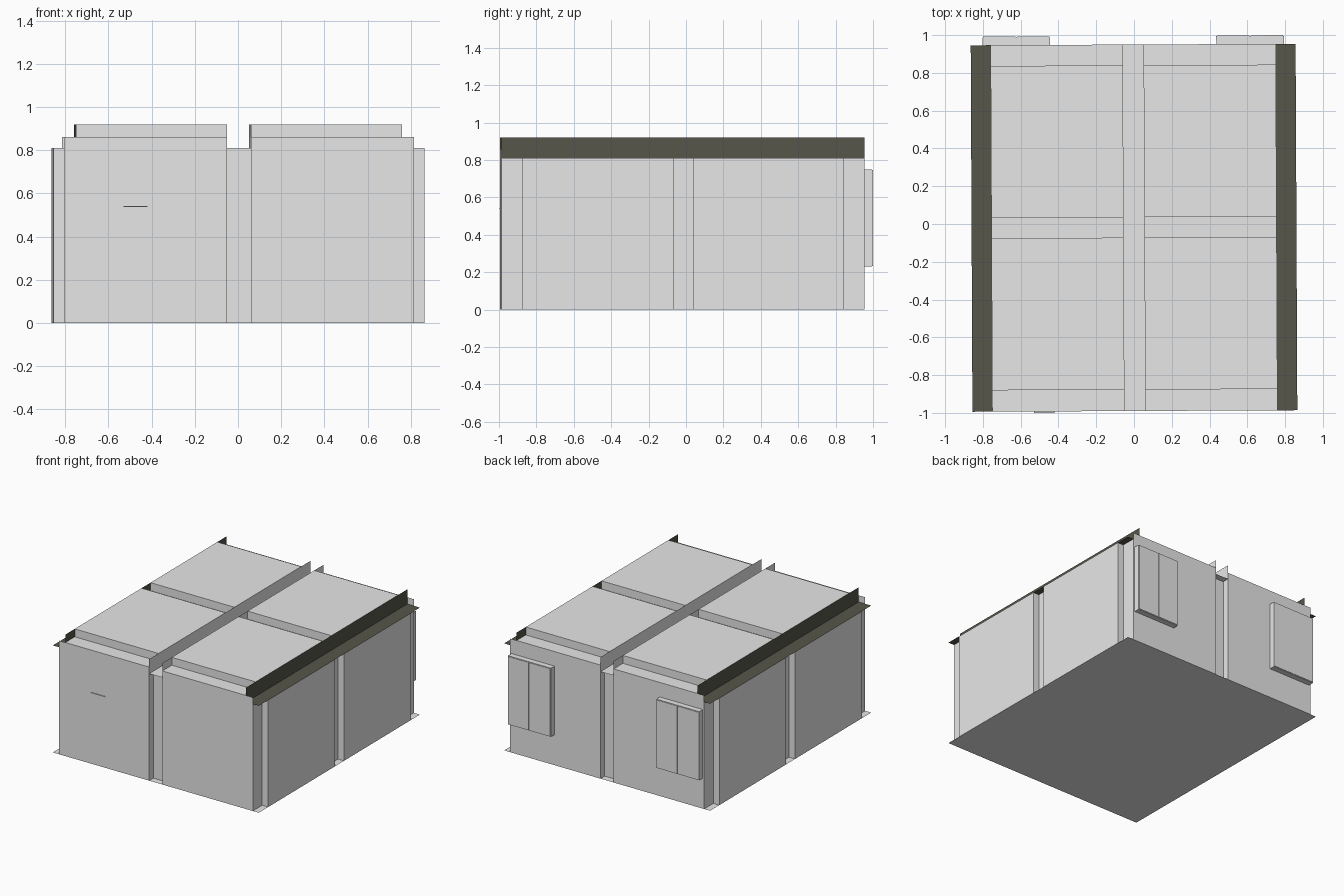
import bpy

if "Cube" in bpy.data.objects:
    bpy.data.objects.remove(bpy.data.objects["Cube"])

TILT = 0.0047                       # the room is turned very slightly on the grid
W, C, E, S = 0.86, 0.81, 0.755, 0.055   # wall, column face, side beam, centre beam (x)
F, B, D = -0.99, 0.95, 0.05         # front wall, back wall, column depth (y)
Y1, Y2, Y3, Y4 = -0.877, -0.072, 0.036, 0.84   # edges of columns and cross beams
LOW, MID, TOP = 0.81, 0.86, 0.92    # deep beam, cross beam, ceiling heights


def material(name, col):
    m = bpy.data.materials.new(name)
    m.diffuse_color = (*col, 1)
    m.use_nodes = True
    m.node_tree.nodes["Principled BSDF"].inputs["Base Color"].default_value = m.diffuse_color
    return m


GREY = material("light_grey", (0.8, 0.8, 0.8))
DARK = material("dark_olive", (0.095, 0.092, 0.069))


def build(name, quads, mat=GREY, mirror=True):
    verts = [p for q in quads for p in q]
    faces = [range(i, i + 4) for i in range(0, len(verts), 4)]
    me = bpy.data.meshes.new(name)
    me.from_pydata(verts, [], [tuple(f) for f in faces])
    me.materials.append(mat)
    ob = bpy.data.objects.new(name, me)
    bpy.context.collection.objects.link(ob)
    ob.rotation_euler.z = TILT
    if mirror:
        ob.modifiers.new("Mirror", 'MIRROR').use_mirror_merge = False
    return ob


def wall(p, q, z0, z1):
    return [(*p, z0), (*q, z0), (*q, z1), (*p, z1)]


def flat(x0, x1, y0, y1, z):
    return [(x0, y0, z), (x1, y0, z), (x1, y1, z), (x0, y1, z)]


def box(x0, x1, y0, y1, z0, z1):
    ring = [(x0, y0), (x1, y0), (x1, y1), (x0, y1)]
    sides = [wall(ring[i], ring[(i + 1) % 4], z0, z1) for i in range(4)]
    return sides + [flat(x0, x1, y0, y1, z1), flat(x0, x1, y0, y1, z0)[::-1]]


# Floor
build("floor", [flat(0, W, F, B, 0)[::-1]])

# Side walls and column niches, traced around the right half
path = [(0, F + D), (S, F + D), (S, F), (C, F), (C, Y1), (W, Y1), (W, Y2), (C, Y2),
        (C, Y3), (W, Y3), (W, Y4), (C, Y4), (C, B)]
build("front_and_side_walls",
      [wall(p, q, 0, MID if p == (S, F) else LOW) for p, q in zip(path, path[1:])])

# Back wall with a window opening, and its centre column
X0, X1, Z0, Z1 = 0.44, 0.798, 0.23, 0.75
build("back_wall", [wall((C, B), (X1, B), 0, MID), wall((X0, B), (S, B), 0, MID),
                    wall((X1, B), (X0, B), 0, Z0), wall((X1, B), (X0, B), Z1, MID)])
build("back_column", [wall((S, B), (S, B - D), 0, LOW), wall((S, B - D), (0, B - D), 0, LOW)])

# Ceiling panels
build("ceiling", [flat(S, E, Y1, Y2, TOP), flat(S, E, Y3, Y4, TOP)])

# Cross beams
build("cross_beams", [
    flat(S, E, F, Y1, MID), wall((S, Y1), (E, Y1), MID, TOP),
    flat(S, E, Y2, Y3, MID), wall((E, Y2), (S, Y2), MID, TOP), wall((S, Y3), (E, Y3), MID, TOP),
    flat(S, E, Y4, B, MID), wall((E, Y4), (S, Y4), MID, TOP)])

# Centre beam and dark side beams
build("centre_beam", [flat(0, S, F, B, LOW), wall((S, B), (S, F), LOW, TOP)])
build("side_beam", [flat(E, W, F, B, LOW), wall((E, F), (E, B), LOW, TOP)], DARK)

# Window box with two raised panes
YB, YW = 0.992, 0.996
build("window_box", [wall((X1, B), (X1, YB), Z0, Z1), wall((X1, YB), (X0, YB), Z0, Z1),
                     wall((X0, YB), (X0, B), Z0, Z1),
                     flat(X0, X1, B, YB, Z1), flat(X0, X1, B, YB, Z0)[::-1]])
xm, g = (X0 + X1) / 2, 0.004
build("window_panes", box(X0 + g, xm - g, YB, YW, Z0 + g, Z1 - g)
      + box(xm + g, X1 - g, YB, YW, Z0 + g, Z1 - g))

# Thin ledge on the front wall
build("front_ledge", box(-0.535, -0.425, -0.9975, F, 0.537, 0.541), mirror=False)
